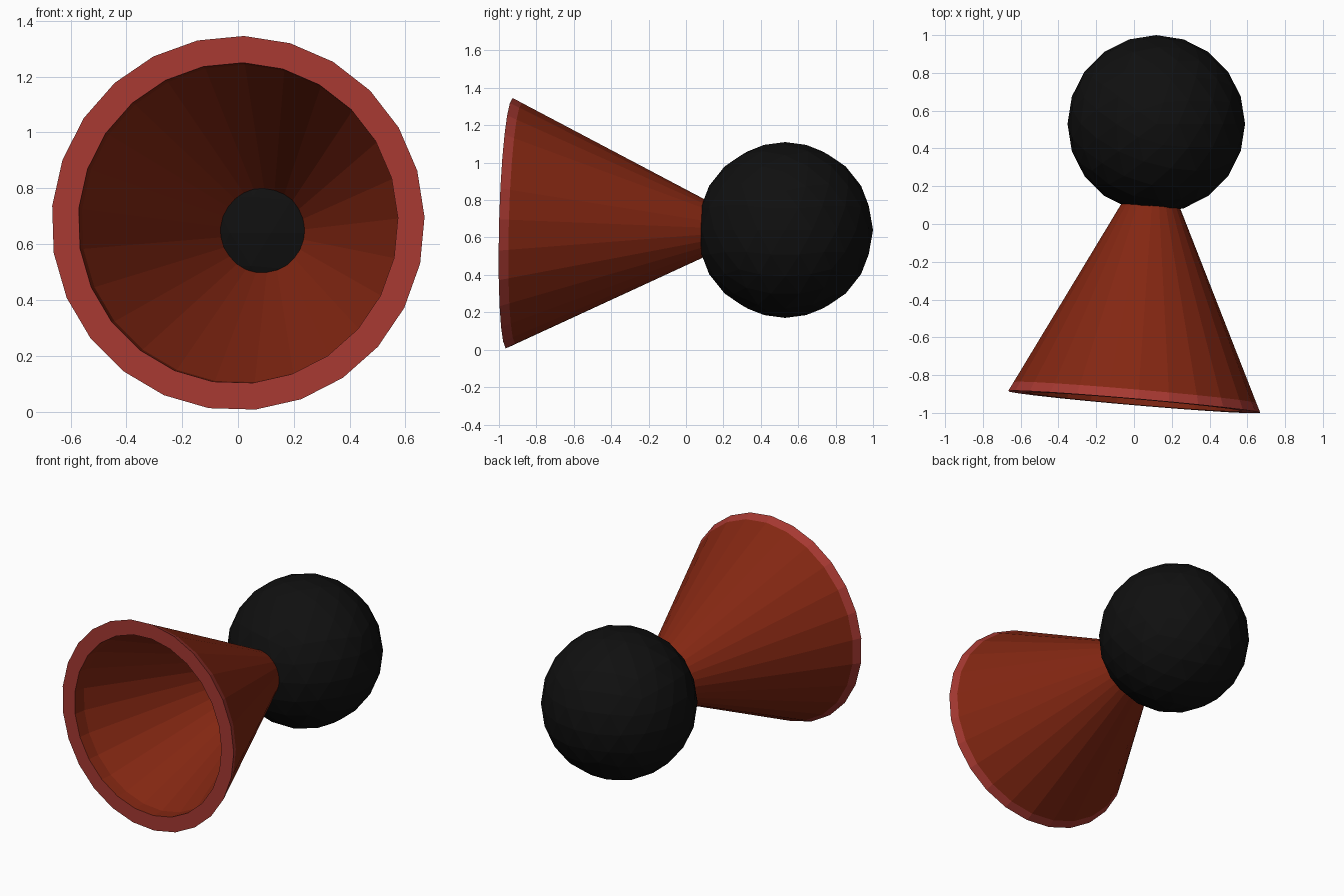
import bpy, bmesh, math
from mathutils import Vector

if "Cube" in bpy.data.objects:
    bpy.data.objects.remove(bpy.data.objects["Cube"])

SIDES = 25
MOUTH = Vector((0.0, -0.942, 0.675))               # centre of the horn mouth
AXIS = Vector((0.086, 1.0, -0.026)).normalized()   # mouth towards bulb
RIGHT = Vector((0, 0, 1)).cross(AXIS).normalized() * -1
UP = RIGHT.cross(AXIS).normalized()
if UP.z < 0:
    UP = -UP


def material(name, rgb):
    m = bpy.data.materials.new(name)
    m.diffuse_color = (*rgb, 1)
    m.use_nodes = True
    m.node_tree.nodes["Principled BSDF"].inputs["Base Color"].default_value = m.diffuse_color
    return m


def add_object(name, bm, mat):
    me = bpy.data.meshes.new(name)
    bmesh.ops.recalc_face_normals(bm, faces=bm.faces)
    bm.to_mesh(me)
    bm.free()
    me.materials.append(mat)
    ob = bpy.data.objects.new(name, me)
    bpy.context.collection.objects.link(ob)
    return ob


def lathe(name, profile, mat):
    """Closed (depth, radius) profile turned around the horn axis."""
    bm = bmesh.new()
    rings = []
    for d, r in profile:
        ring = []
        for i in range(SIDES):
            a = math.radians(1.7) + math.tau * i / SIDES
            p = MOUTH + AXIS * d + (RIGHT * -math.sin(a) + UP * math.cos(a)) * r \
                if RIGHT.x < 0 else \
                MOUTH + AXIS * d + (RIGHT * math.sin(a) + UP * math.cos(a)) * r
            ring.append(bm.verts.new(p))
        rings.append(ring)
    for k in range(len(rings)):
        a, b = rings[k], rings[(k + 1) % len(rings)]
        for i in range(SIDES):
            j = (i + 1) % SIDES
            bm.faces.new((a[i], a[j], b[j], b[i]))
    return add_object(name, bm, mat)


red = material("horn red", (0.23, 0.020, 0.006))
rim_red = material("rim red", (0.38, 0.040, 0.031))
black = material("rubber black", (0.005, 0.005, 0.005))

# flared horn: outer wall, narrow end, inner wall, straight step behind the lip
lathe("horn", [(0.05, 0.646), (1.04, 0.157), (1.04, 0.150),
               (0.08, 0.570), (0.05, 0.572)], red)

# lip around the mouth
rim = lathe("rim", [(0.0, 0.671), (0.05, 0.646), (0.05, 0.572), (0.0, 0.575)], rim_red)
rim.data.materials.append(red)
for f in rim.data.polygons:                         # inner wall takes the horn colour
    radial = f.center - MOUTH
    radial -= AXIS * radial.dot(AXIS)
    if f.normal.dot(radial.normalized()) < -0.5:
        f.material_index = 1

# squeeze bulb
bm = bmesh.new()
bmesh.ops.create_icosphere(bm, subdivisions=3, radius=0.47)
bmesh.ops.translate(bm, verts=bm.verts, vec=(0.118, 0.53, 0.64))
add_object("bulb", bm, black)
